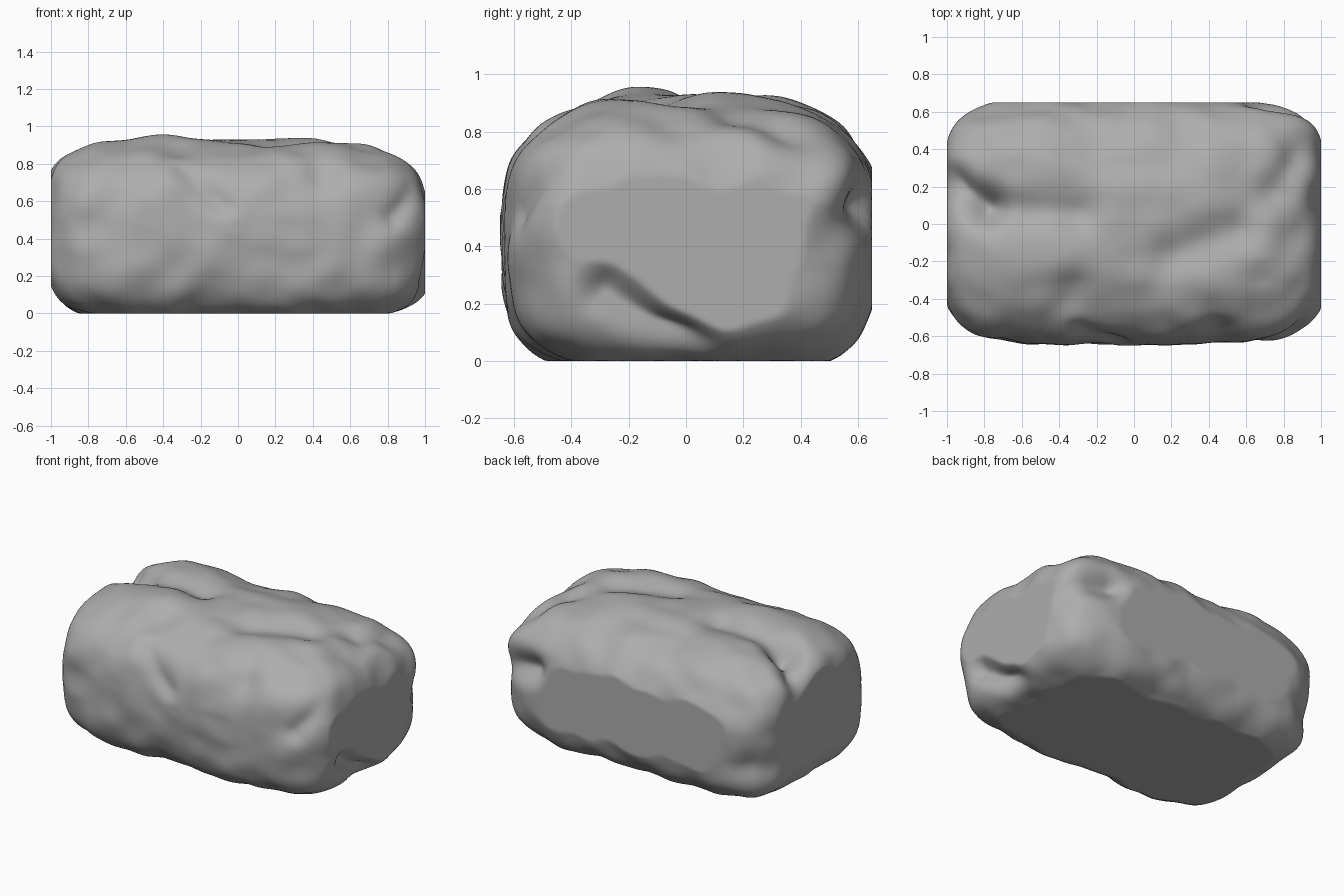
import bpy, bmesh
from mathutils import Vector, noise

if "Cube" in bpy.data.objects:
    bpy.data.objects.remove(bpy.data.objects["Cube"])

# Creases: start, end, radius, depth
CREASES = [
    ((-1.05, .25, .84), (-.80, .09, .88), .10, .11),    # top groove, left end
    ((-.80, .09, .90), (-.30, .06, .92), .10, .05),     # top groove, middle
    ((.20, -.15, .92), (.55, -.05, .92), .11, .035),    # top right hollow
    ((.76, .20, .86), (.92, .48, .76), .10, .04),       # top right edge
    ((-.30, -.52, .74), (-.08, -.62, .57), .06, .035),  # front crease
    ((.85, -.62, .52), (.97, -.55, .66), .07, .06),     # front right corner
    ((1.0, -.28, .25), (1.0, .03, .02), .08, .09),      # right end groove
    ((.72, .66, .55), (1.0, .62, .51), .09, .075),      # back right notch
]
# Round hollows (positive) and lumps (negative): centre, radius, depth
SPOTS = [
    ((-.60, .37, .91), .20, -.03),
    ((-.38, -.19, .92), .17, -.035),
    ((.85, 0, .90), .32, .03),
    ((-.30, -.32, .89), .11, .035),
    ((.45, -.55, .72), .10, .04),
    ((-.90, .62, .52), .15, -.03),
    ((-.91, .62, .29), .12, .05),
    ((.92, .56, .73), .13, -.03),
]


def rounded(p):
    """Map a cube point onto a block with a rounder upper side."""
    a = 2.7 if p.z > 0 else 3.8
    e = 5.0
    yz = (abs(p.y) ** a + abs(p.z) ** a) ** (1 / a)
    q = p / (yz ** e + abs(p.x) ** e) ** (1 / e)
    z = .46 + q.z * (.468 if q.z > 0 else .50)
    x = q.x * 1.02
    if x > 0:
        x *= 1 - .12 * max(0, z - .55)
    return Vector((x, q.y * (.67 if q.y > 0 else .64), z))


def dist_to_segment(p, a, b):
    ab = b - a
    t = max(0, min(1, (p - a).dot(ab) / max(ab.length_squared, 1e-9)))
    return (p - a - ab * t).length


# Rock body
bm = bmesh.new()
bmesh.ops.create_cube(bm, size=2)
bmesh.ops.subdivide_edges(bm, edges=bm.edges[:], cuts=69, use_grid_fill=True)
for v in bm.verts:
    v.co = rounded(v.co)
bm.normal_update()

# Weathering
feats = [(Vector(a), Vector(b), r, d) for a, b, r, d in CREASES]
feats += [(Vector(c), Vector(c), r, d) for c, r, d in SPOTS]
moved = []
for v in bm.verts:
    p = v.co
    push = .022 * noise.noise(p * 3.1 + Vector((4, 1, 7))) + .016 * noise.noise(p * 6)
    for a, b, r, d in feats:
        s = dist_to_segment(p, a, b) / r
        if s < 3:
            push -= d * 2.718 ** (-s * s)
    moved.append(p + v.normal * push)

# Flattened ends, back and base
for v, p in zip(bm.verts, moved):
    v.co = (max(-1, min(1, p.x)), max(-.65, min(.65, p.y)), max(0, p.z))
bmesh.ops.recalc_face_normals(bm, faces=bm.faces[:])

mesh = bpy.data.meshes.new("rock")
bm.to_mesh(mesh)
bm.free()
rock = bpy.data.objects.new("rock", mesh)
bpy.context.collection.objects.link(rock)
for f in mesh.polygons:
    f.use_smooth = True

# Dark grey stone
stone = bpy.data.materials.new("stone")
stone.diffuse_color = (.42, .42, .42, 1)
stone.use_nodes = True
stone.node_tree.nodes["Principled BSDF"].inputs["Base Color"].default_value = stone.diffuse_color
mesh.materials.append(stone)
